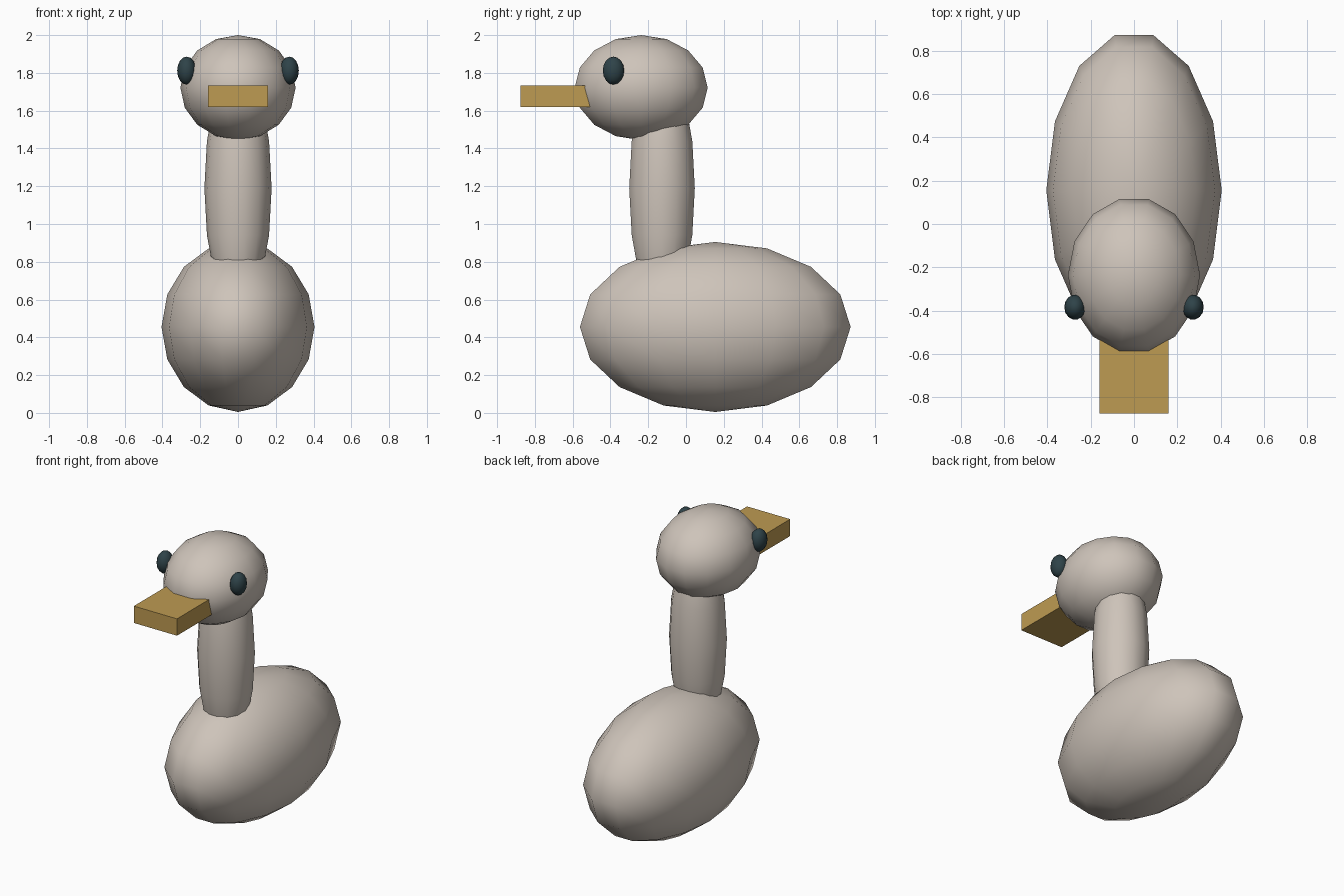
import bpy, bmesh, math
from mathutils import Matrix

if "Cube" in bpy.data.objects:
    bpy.data.objects.remove(bpy.data.objects["Cube"])


def material(name, rgb):
    m = bpy.data.materials.new(name)
    m.diffuse_color = (*rgb, 1)
    m.use_nodes = True
    m.node_tree.nodes["Principled BSDF"].inputs["Base Color"].default_value = m.diffuse_color
    return m


plumage = material("warm grey", (0.617, 0.552, 0.491))
gold = material("bill gold", (0.515, 0.328, 0.085))
dark = material("dark teal", (0.028, 0.056, 0.066))


def add_part(name, bm, centre, mat, smooth):
    me = bpy.data.meshes.new(name)
    bm.to_mesh(me)
    bm.free()
    me.materials.append(mat)
    for p in me.polygons:
        p.use_smooth = smooth
    ob = bpy.data.objects.new(name, me)
    ob.location = centre
    bpy.context.collection.objects.link(ob)
    return ob


def ellipsoid(name, centre, radii, mat, segments=14, rings=8):
    bm = bmesh.new()
    # quarter turn puts a column of vertices on the x axis
    turn = Matrix.Rotation(math.pi / 2, 4, 'Z')
    bmesh.ops.create_uvsphere(bm, u_segments=segments, v_segments=rings, radius=1,
                              matrix=Matrix.Diagonal((*radii, 1)) @ turn)
    return add_part(name, bm, centre, mat, True)


def box(name, centre, size, mat):
    bm = bmesh.new()
    bmesh.ops.create_cube(bm, size=1, matrix=Matrix.Diagonal((*size, 1)))
    return add_part(name, bm, centre, mat, False)


# Body, neck and head
ellipsoid("body", (0, 0.155, 0.455), (0.405, 0.735, 0.45), plumage)
ellipsoid("neck", (0, -0.127, 1.19), (0.178, 0.178, 0.65), plumage)
ellipsoid("head", (0, -0.237, 1.722), (0.305, 0.361, 0.278), plumage)

# Bill, its back end sunk into the head
box("bill", (0, -0.66, 1.677), (0.32, 0.43, 0.113), gold)

# Eyes
for side, label in ((-1, "left"), (1, "right")):
    ellipsoid(label + "_eye", (side * 0.272, -0.384, 1.812), (0.05, 0.058, 0.074), dark)
